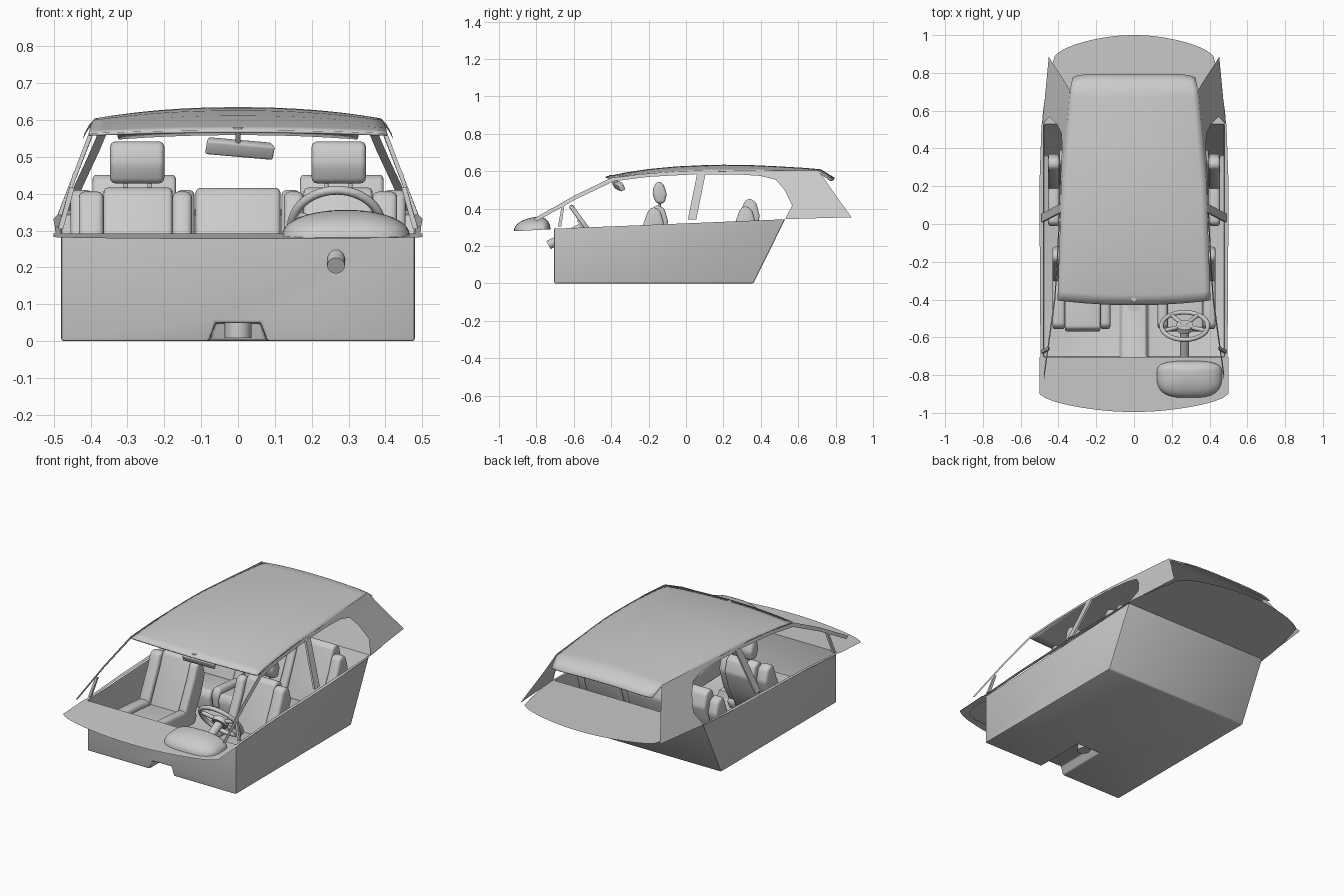
import bpy, bmesh, math
from mathutils import Vector, Matrix

if "Cube" in bpy.data.objects:
    bpy.data.objects.remove(bpy.data.objects["Cube"])


def table(pts, v):
    """Piecewise linear lookup."""
    if v <= pts[0][0]:
        return pts[0][1]
    for (a, p), (b, q) in zip(pts, pts[1:]):
        if v <= b:
            return p + (q - p) * (v - a) / (b - a)
    return pts[-1][1]


def finish(bm, name, bevel=0, segs=3, min_angle=0, angle=40):
    bmesh.ops.remove_doubles(bm, verts=bm.verts, dist=1e-5)
    bmesh.ops.recalc_face_normals(bm, faces=bm.faces)
    if bevel:
        es = [e for e in bm.edges if len(e.link_faces) == 2
              and e.calc_face_angle(0) > math.radians(min_angle)]
        bmesh.ops.bevel(bm, geom=es, offset=bevel, segments=segs, profile=0.5,
                        affect='EDGES', clamp_overlap=True)
    me = bpy.data.meshes.new(name)
    bm.to_mesh(me)
    bm.free()
    ob = bpy.data.objects.new(name, me)
    bpy.context.collection.objects.link(ob)
    bpy.ops.object.select_all(action='DESELECT')
    ob.select_set(True)
    bpy.context.view_layer.objects.active = ob
    bpy.ops.object.shade_smooth_by_angle(angle=math.radians(angle))
    return ob


def grid(name, f, nu, nv):
    """Sheet from f(u, v), u and v in 0..1."""
    bm = bmesh.new()
    vs = [[bm.verts.new(f(i / nu, j / nv)) for j in range(nv + 1)] for i in range(nu + 1)]
    for i in range(nu):
        for j in range(nv):
            bm.faces.new((vs[i][j], vs[i + 1][j], vs[i + 1][j + 1], vs[i][j + 1]))
    return finish(bm, name)


def faces(name, polys, **kw):
    bm = bmesh.new()
    for p in polys:
        bm.faces.new([bm.verts.new(c) for c in p])
    return finish(bm, name, **kw)


def pad(name, x0, x1, prof, bevel=0.014):
    """Cushion: a side profile (y, z) extruded along x and rounded."""
    n = len(prof)
    ring = [[(x, y, z) for y, z in prof] for x in (x0, x1)]
    polys = [ring[0], ring[1]]
    polys += [[ring[0][i], ring[0][(i + 1) % n], ring[1][(i + 1) % n], ring[1][i]] for i in range(n)]
    return faces(name, polys, bevel=bevel, min_angle=15)


def rod(name, a, b, r, segs=20):
    a, b = Vector(a), Vector(b)
    bm = bmesh.new()
    m = Matrix.Translation((a + b) / 2) @ (b - a).to_track_quat('Z', 'Y').to_matrix().to_4x4()
    bmesh.ops.create_cone(bm, cap_ends=True, segments=segs, radius1=r, radius2=r,
                          depth=(b - a).length, matrix=m)
    return finish(bm, name)


SILL = [(-1, .277), (-.7, .293), (-.4, .312), (.53, .343), (1, .357)]
ROOF_W = [(-.43, .405), (.2, .385), (.7, .34), (.8, .325)]
SILL_W = [(-.9, .49), (.2, .497), (.55, .485), (.9, .45)]
sill = lambda y: table(SILL, y)


def side(s, y, z):
    """Point on the slanted glasshouse side."""
    t = (z - sill(y)) / (.605 - sill(y))
    a, b = table(SILL_W, y), table(ROOF_W, y)
    return (s * (a + (b - a) * t), y, z)


# Body tub with the tunnel notch in the floor
F, B, W, T = -.705, .36, .48, -.39
zf, zb = sill(F), sill(.53)
notch = [(-.078, 0), (-.062, .05), (.062, .05), (.078, 0)]
polys = [[(-W, F, zf), (-W, F, 0)] + [(x, F, z) for x, z in notch] + [(W, F, 0), (W, F, zf)],
         [(x, T, z) for x, z in notch],
         [(-W, T, 0), (-.078, T, 0), (.078, T, 0), (W, T, 0), (W, B, 0), (-W, B, 0)],
         [(-W, B, 0), (W, B, 0), (W, .53, zb), (-W, .53, zb)]]
for (xa, za), (xb, zc) in zip(notch, notch[1:]):
    polys.append([(xa, F, za), (xb, F, zc), (xb, T, zc), (xa, T, za)])
for s in (-1, 1):
    polys.append([(s * W, F, 0), (s * .078, F, 0), (s * .078, T, 0), (s * W, T, 0)])
    polys.append([(s * W, F, zf), (s * W, F, 0), (s * W, T, 0), (s * W, B, 0), (s * W, .53, zb)])
faces("body_tub", polys, bevel=.008, segs=2, min_angle=30)
rod("gear_cup", (0, -.43, .008), (0, -.43, .052), .036, 12)

# Dash top, rear shelf and side sills
def dash(u, v):
    x = (2 * u - 1) * .5
    yf = -.995 + .075 * (2 * x) ** 2 + .02 * abs(2 * x) ** 14
    y = yf + (F - yf) * v
    return (x, y, sill(y))


def shelf(u, v):
    s = 2 * u - 1
    yb = 1 - .09 * s * s - .02 * abs(s) ** 12
    y = .53 + (yb - .53) * v
    return (s * (.487 - .067 * v ** 1.5), y, sill(y))


grid("dash_top", dash, 40, 6)
grid("rear_shelf", shelf, 40, 8)
for s in (-1, 1):
    def ledge(u, v):
        y = F + (.53 - F) * u
        return (s * (W + v * (table(SILL_W, y) + .004 - W)), y, sill(y))
    grid("side_sill", ledge, 12, 1)

# Instrument cowl: squarish dome on the dash
sp = lambda v, p: math.copysign(abs(v) ** p, v)


def cowl(u, v):
    a, e = u * 2 * math.pi, v * math.pi / 2
    x, y = sp(math.cos(a), .65) * math.cos(e), sp(math.sin(a), .65) * math.cos(e)
    yy = -.79 + y * (.065 if y > 0 else .13)
    return (.293 + .173 * x, yy, sill(yy) - .002 + .07 * math.sin(e) ** .9)


grid("instrument_cowl", cowl, 48, 10)

# Roof with rear spoiler lip
MID = [(-.43, .572), (-.32, .594), (-.2, .612), (-.05, .626), (.1, .633), (.2, .635), (.35, .633),
       (.5, .626), (.62, .619), (.72, .611), (.795, .565)]
DROP = [(-.43, .008), (-.2, .024), (.2, .03), (.6, .022), (.8, .012)]


def roof(u, v):
    s = 2 * u - 1
    i = v * (len(MID) - 1) * .99999
    k = int(i)
    y0 = MID[k][0] + (MID[k + 1][0] - MID[k][0]) * (i - k)
    y = y0 + (.025 * s * s * max(0, 1 - (y0 + .43) / .3)) - .02 * abs(s) ** 8 * max(0, (y0 - .7) / .1)
    return (s * table(ROOF_W, y0), y, table(MID, y0) - table(DROP, y0) * abs(s) ** 2.2)


ob = grid("roof", roof, 24, 20)
m = ob.modifiers.new("thickness", 'SOLIDIFY')
m.thickness = .007
m.offset = -1 if ob.data.polygons[0].normal.z > 0 else 1

# Window frames: front pillar, roof rail and rear quarter panel in one strip
OUT = [(-.82, .343), (-.6, .468), (-.4, .565), (-.2, .588), (.05, .601), (.3, .605), (.5, .605),
       (.71, .603), (.77, .515), (.83, .43), (.885, .354)]
INN = [(-.795, .335), (-.585, .452), (-.385, .547), (-.2, .57), (.05, .584), (.28, .583), (.4, .575),
       (.48, .555), (.527, .5), (.568, .417), (.53, .344)]
for s in (-1, 1):
    faces("window_frame", [[side(s, *p) for p in (OUT[i], OUT[i + 1], INN[i + 1], INN[i])]
                           for i in range(len(OUT) - 1)])
    for name, q, th in (("middle_pillar", [(.01, .343), (.055, .343), (.105, .59), (.06, .59)], .012),
                        ("quarter_window_bar", [(-.685, .305), (-.667, .305), (-.65, .417), (-.664, .417)], .014)):
        o = [Vector(side(s, *p)) for p in q]
        n = [p - Vector((s * th, 0, 0)) for p in o]
        faces(name, [o, n] + [[o[i], o[(i + 1) % 4], n[(i + 1) % 4], n[i]] for i in range(4)])

# Seats: panel and bolster for back and cushion
BACK = [(-.30, .13), (-.205, .33), (-.178, .405), (-.15, .42), (-.115, .40), (-.095, .33), (-.13, .22), (-.2, .09)]
BASE = [(-.565, .05), (-.57, .13), (-.55, .165), (-.40, .155), (-.24, .14), (-.2, .09), (-.22, .04)]
HEAD = [(-.160, .428), (-.180, .48), (-.172, .525), (-.150, .546), (-.122, .535), (-.102, .48), (-.115, .428)]


def shaped(prof, dy, top=.42, fwd=0, up=0, short=1):
    return [(-.2 + (y + .2) * short + dy - fwd, up + z * (top / .42)) for y, z in prof]


def seat(name, xs, dy, top, btop, short):
    """xs: four x positions splitting bolster, panel, bolster."""
    for i in range(3):
        edge = i != 1
        part = "bolster" if edge else "panel"
        pad(f"{name}_back_{part}", xs[i], xs[i + 1],
            shaped(BACK, dy, btop if edge else top, .022 if edge else 0), .018 if edge else .012)
        pad(f"{name}_cushion_{part}", xs[i], xs[i + 1],
            shaped(BASE, dy, .42, -.012 if edge else 0, .02 if edge else 0, short),
            .018 if edge else .012)


for s in (-1, 1):
    seat("front_seat", [s * v for v in (.125, .178, .365, .432)], 0, .42, .41, 1)
    pad("front_headrest", s * .2, s * .347, HEAD, .018)
    for x in (.24, .305):
        rod("headrest_post", (s * x, -.14, .40), (s * x, -.14, .44), .006, 10)
    seat("rear_seat", [s * v for v in (.118, .168, .395, .455)], .49, .455, .415, .85)
pad("rear_centre_back", -.115, .115, shaped(BACK, .49))
pad("rear_centre_cushion", -.115, .115, shaped(BASE, .49, short=.85))

# Steering wheel and column
C = Vector((.268, -.54, .31))
N = Vector((0, .81, .59)).normalized()
U = Vector((0, -.59, .81)).normalized()
X = Vector((1, 0, 0))


def rim(u, v):
    a, b = u * 2 * math.pi, v * 2 * math.pi
    d = X * math.cos(a) + U * math.sin(a)
    return C + d * (.123 + .012 * math.cos(b)) + N * .012 * math.sin(b)


grid("steering_rim", rim, 48, 12)
rod("steering_hub", C - N * .02, C + N * .008, .045, 28)
for a in (20, 160, 235, 305):
    a = math.radians(a)
    rod("steering_spoke", C, C + (X * math.cos(a) + U * math.sin(a)) * .12, .011, 10)
rod("steering_column", C - N * .01, (.266, -.735, .205), .024)

# Rear-view mirror
bm = bmesh.new()
bmesh.ops.create_cube(bm, size=1)
for v in bm.verts:
    w = .19 if v.co.y < 0 else .175
    v.co = Vector((v.co.x * w, v.co.y * .03, v.co.z * .042))
mirror = finish(bm, "rear_view_mirror", bevel=.007)
mirror.matrix_world = (Matrix.Translation((.004, -.36, .523)) @ Matrix.Rotation(math.radians(5), 4, 'Y')
                       @ Matrix.Rotation(math.radians(10), 4, 'Z') @ Matrix.Rotation(math.radians(25), 4, 'X'))
rod("mirror_stem", (0, -.365, .53), (0, -.40, .573), .007, 12)
rod("mirror_mount", (0, -.40, .565), (0, -.40, .58), .013, 16)
